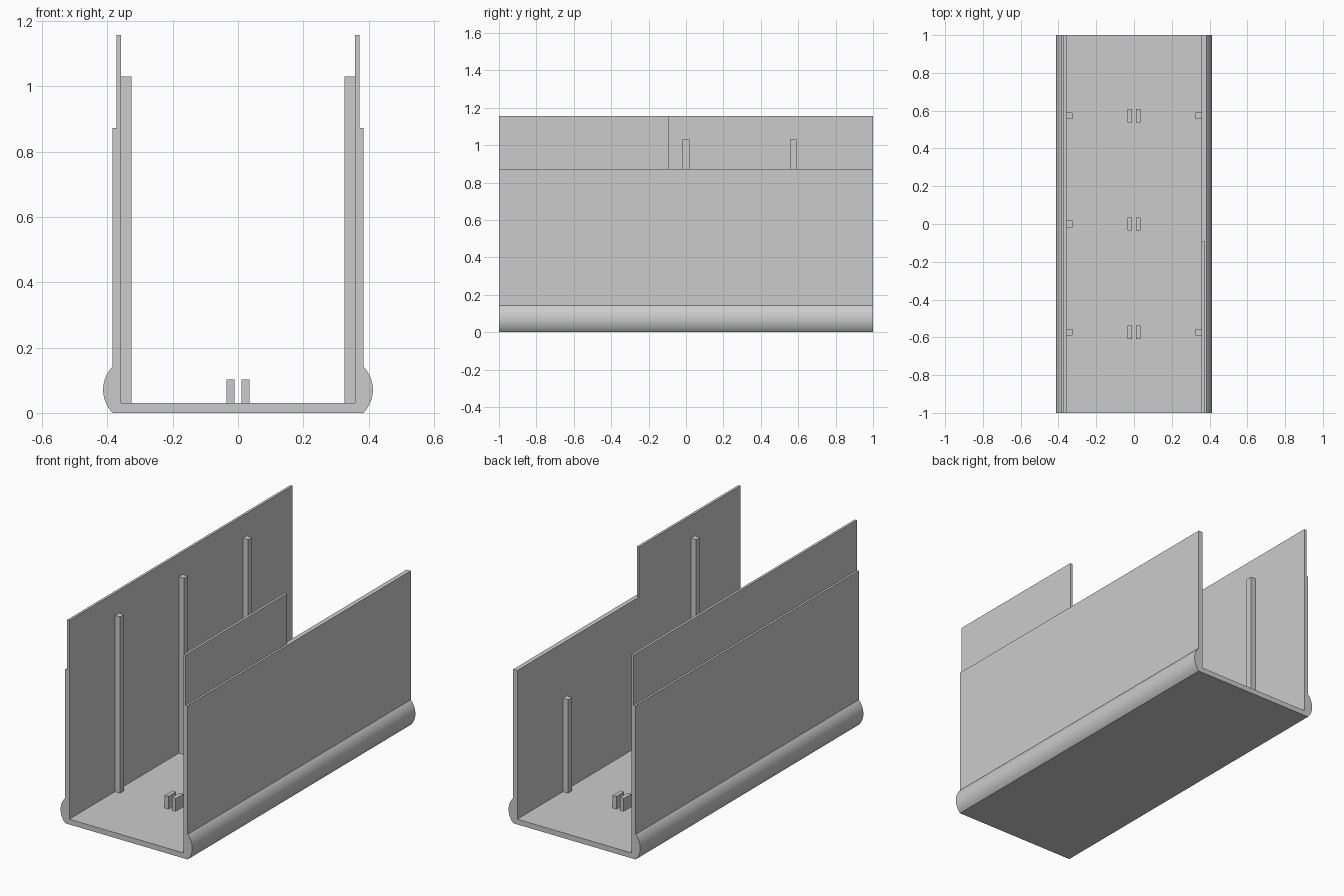
import bpy
import bmesh
import math

cube = bpy.data.objects.get("Cube")
if cube:
    bpy.data.objects.remove(cube, do_unlink=True)

grey = bpy.data.materials.new("plain grey")
grey.use_nodes = True
colour = (0.6, 0.6, 0.6, 1)
grey.diffuse_color = colour
grey.node_tree.nodes["Principled BSDF"].inputs["Base Color"].default_value = colour

OUTER, INNER, PANEL = 0.384, 0.358, 0.372
FLOOR, WALL_TOP, PANEL_TOP = 0.03, 0.873, 1.157


def finish(name, bm):
    bmesh.ops.recalc_face_normals(bm, faces=bm.faces)
    mesh = bpy.data.meshes.new(name)
    bm.to_mesh(mesh)
    bm.free()
    mesh.materials.append(grey)
    obj = bpy.data.objects.new(name, mesh)
    bpy.context.collection.objects.link(obj)
    return obj


def box(name, x, y, z):
    bm = bmesh.new()
    bmesh.ops.create_cube(bm, size=1)
    for v in bm.verts:
        v.co = [lo + (c + 0.5) * (hi - lo) for c, (lo, hi) in zip(v.co, (x, y, z))]
    return finish(name, bm)


# Channel: U-shaped section with a rounded bulge along each lower edge
bulge_top, bulge_out = 0.142, 0.029
half = bulge_top / 2
radius = (half ** 2 + bulge_out ** 2) / (2 * bulge_out)
sweep = math.asin(half / radius)
steps = 20
side = []
for i in range(steps + 1):
    a = -sweep + 2 * sweep * i / steps
    side.append((OUTER + bulge_out - radius + radius * math.cos(a),
                 half + radius * math.sin(a)))
side += [(OUTER, WALL_TOP), (INNER, WALL_TOP), (INNER, FLOOR)]
section = side + [(-x, z) for x, z in reversed(side)]

bm = bmesh.new()
face = bm.faces.new([bm.verts.new((x, -1, z)) for x, z in section])
new = bmesh.ops.extrude_face_region(bm, geom=[face])["geom"]
bmesh.ops.translate(bm, vec=(0, 2, 0),
                    verts=[v for v in new if isinstance(v, bmesh.types.BMVert)])
channel = finish("channel", bm)
bpy.context.view_layer.objects.active = channel
channel.select_set(True)
bpy.ops.object.shade_smooth_by_angle(angle=math.radians(25))

# Thin upper panels: full length on the right, front part only on the left
box("right_upper_panel", (-PANEL, -INNER), (-1, 1), (WALL_TOP, PANEL_TOP))
box("left_upper_panel", (INNER, PANEL), (-1, -0.09), (WALL_TOP, PANEL_TOP))

# Inner posts, as (side, y, top)
POST, POST_TOP, LOW_POST_TOP = 0.326, 1.03, 0.56
SPACING = 0.573
for sign, y, top in ((-1, -SPACING, POST_TOP), (-1, 0, POST_TOP),
                     (-1, SPACING, POST_TOP), (1, -SPACING, POST_TOP),
                     (1, SPACING, LOW_POST_TOP)):
    x = sorted((sign * POST, sign * INNER))
    box("post", x, (y - 0.018, y + 0.018), (FLOOR, top))

# Paired tabs along the floor
for y in (-SPACING, 0, SPACING):
    for sign in (-1, 1):
        x = sorted((sign * 0.011, sign * 0.035))
        box("floor_tab", x, (y - 0.035, y + 0.035), (FLOOR, 0.102))
